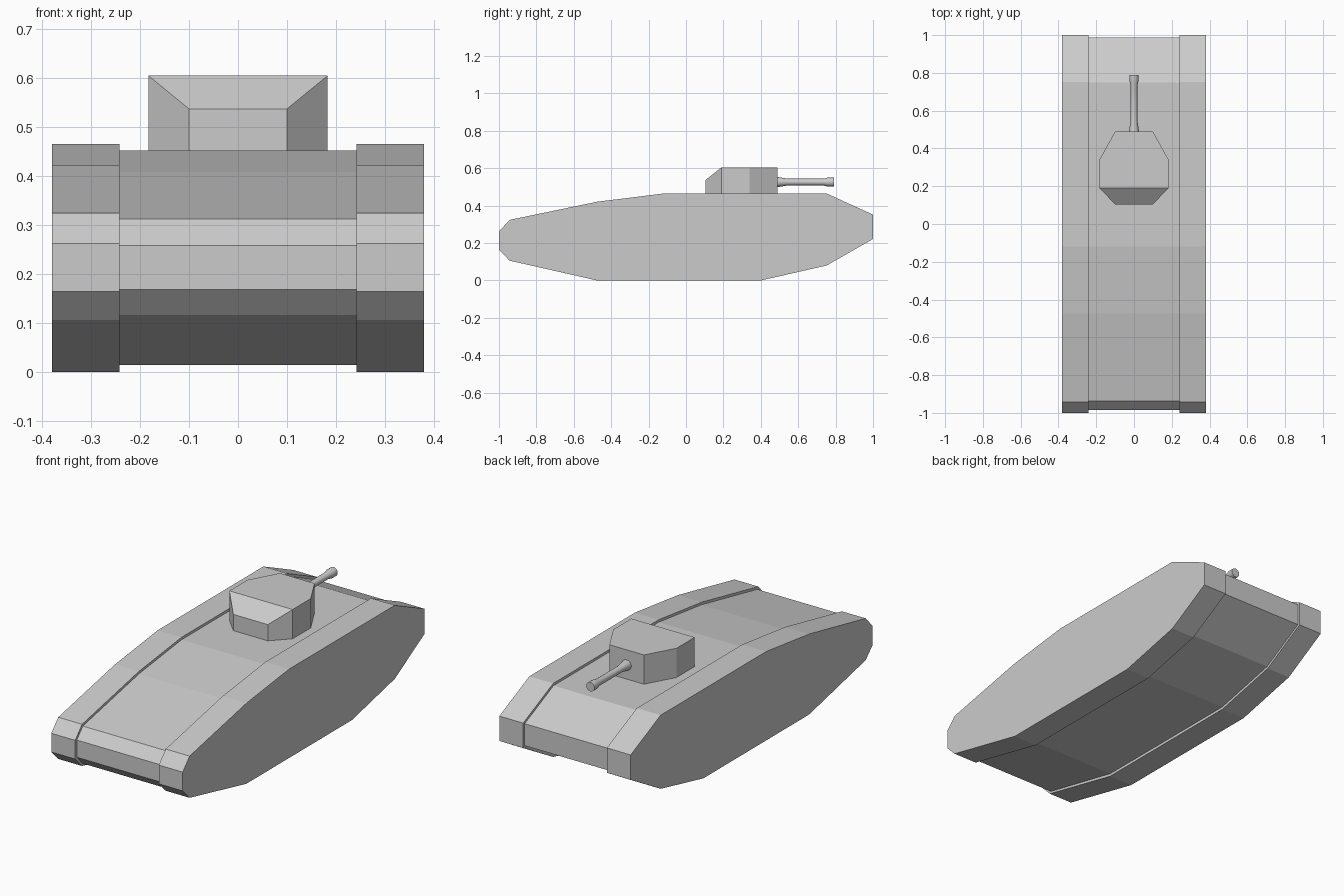
import bpy, math

if "Cube" in bpy.data.objects:
    bpy.data.objects.remove(bpy.data.objects["Cube"])

def make_object(name, verts, faces):
    mesh = bpy.data.meshes.new(name)
    mesh.from_pydata(verts, [], faces)
    mesh.update()
    obj = bpy.data.objects.new(name, mesh)
    bpy.context.collection.objects.link(obj)
    return obj

def slab(name, profile, x0, x1):
    """Closed prism of a clockwise (y, z) profile between x0 and x1."""
    n = len(profile)
    verts = [(x, y, z) for x in (x0, x1) for y, z in profile]
    faces = [tuple(range(n)), tuple(reversed(range(n, 2 * n)))]
    faces += [(i, n + i, n + (i + 1) % n, (i + 1) % n) for i in range(n)]
    obj = make_object(name, verts, faces)
    obj.data.flip_normals()
    return obj

# Track units, one each side
track = [(-1, 0.262), (-0.943, 0.324), (-0.475, 0.421), (-0.12, 0.465),
         (0.752, 0.465), (1, 0.352), (1, 0.222), (0.752, 0.08),
         (0.40, 0), (-0.475, 0), (-0.943, 0.106), (-1, 0.164)]
slab("track_right", track, 0.242, 0.38)
slab("track_left", track, -0.38, -0.242)

# Hull between the tracks, slightly inset
hull = [(-0.986, 0.258), (-0.936, 0.312), (-0.473, 0.408), (-0.12, 0.452),
        (0.749, 0.452), (0.987, 0.344), (0.987, 0.229), (0.747, 0.093),
        (0.398, 0.014), (-0.473, 0.014), (-0.936, 0.116), (-0.986, 0.168)]
slab("hull", hull, -0.242, 0.242)

# Eight-sided turret with a sloped front plate
half = [(0.1, 0.104), (0.183, 0.19), (0.183, 0.34), (0.1, 0.49)]
outline = half + [(-x, y) for x, y in reversed(half)]
n = len(outline)
verts = [(x, y, 0.45) for x, y in outline]
verts += [(x, y, 0.537 if y < 0.15 else 0.605) for x, y in outline]
faces = [(i, (i + 1) % n, n + (i + 1) % n, n + i) for i in range(n)]
faces += [tuple(reversed(range(n))), tuple(range(n + 1, 2 * n - 1)),
          (n, n + 1, 2 * n - 2, 2 * n - 1)]
make_object("turret", verts, faces)

# Turned gun barrel with flared root and muzzle
rings = [(0.47, 0.027), (0.49, 0.027), (0.545, 0.018), (0.735, 0.018),
         (0.757, 0.024), (0.79, 0.024)]
sides = 16
verts = [(r * math.sin(2 * math.pi * k / sides), y,
          0.526 + r * math.cos(2 * math.pi * k / sides))
         for y, r in rings for k in range(sides)]
faces = [(j * sides + k, j * sides + (k + 1) % sides,
          (j + 1) * sides + (k + 1) % sides, (j + 1) * sides + k)
         for j in range(len(rings) - 1) for k in range(sides)]
faces += [tuple(reversed(range(sides))),
          tuple(range((len(rings) - 1) * sides, len(rings) * sides))]
barrel = make_object("gun_barrel", verts, faces)
bpy.context.view_layer.objects.active = barrel
barrel.select_set(True)
bpy.ops.object.mode_set(mode='EDIT')
bpy.ops.mesh.select_all(action='SELECT')
bpy.ops.mesh.normals_make_consistent(inside=False)
bpy.ops.object.mode_set(mode='OBJECT')
bpy.ops.object.shade_smooth_by_angle(angle=math.radians(35))
